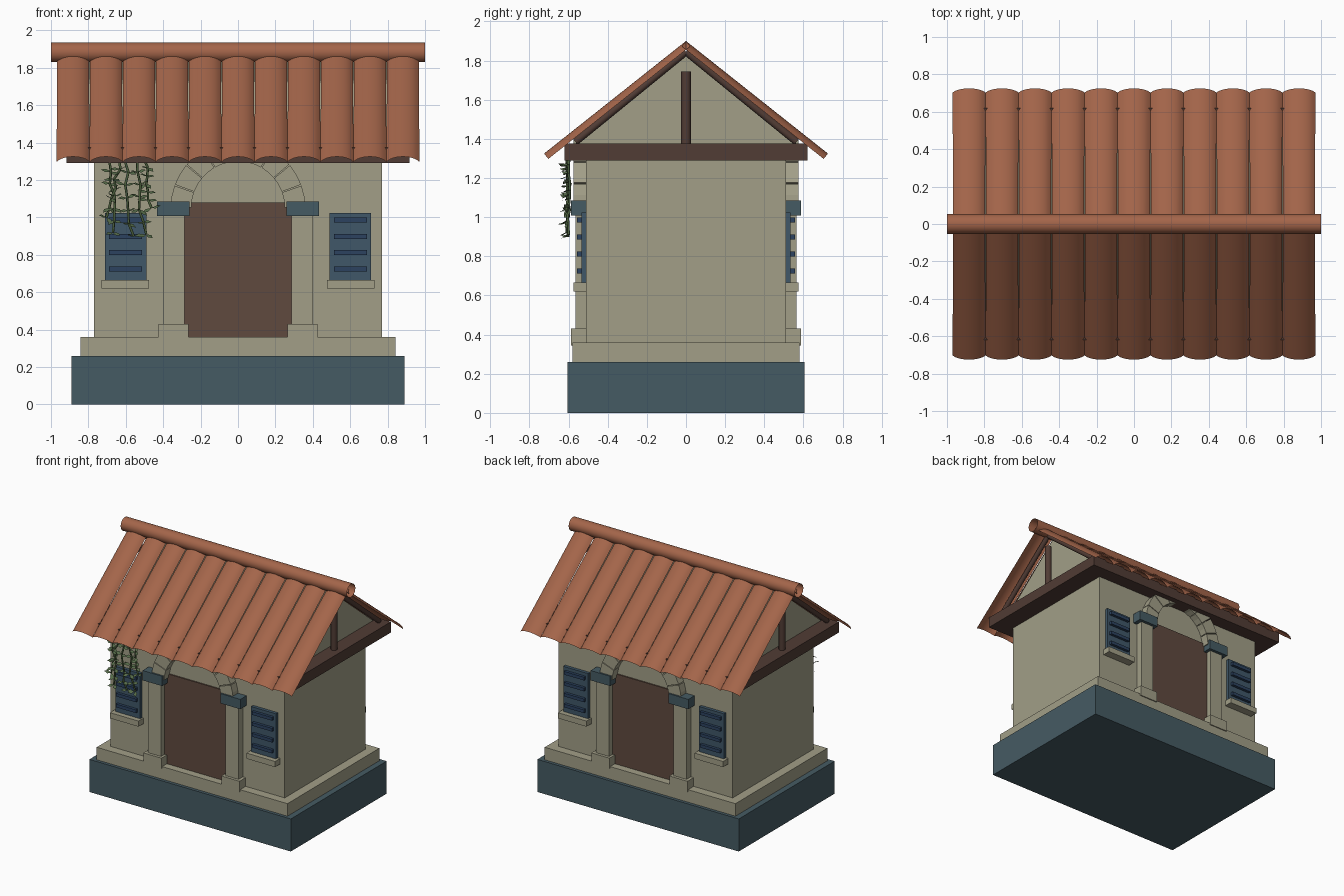
import bpy, bmesh, math, random
from mathutils import Vector, Matrix

if "Cube" in bpy.data.objects:
    bpy.data.objects.remove(bpy.data.objects["Cube"])

random.seed(4)


def mat(name, r, g, b):
    m = bpy.data.materials.new(name)
    m.diffuse_color = (r, g, b, 1)
    m.use_nodes = True
    m.node_tree.nodes["Principled BSDF"].inputs["Base Color"].default_value = m.diffuse_color
    return m


STONE = mat("stone", .36, .345, .245)
BASE = mat("slate_blue", .06, .104, .125)
TILE = mat("terracotta", .37, .13, .068)
DOOR = mat("door_brown", .115, .068, .049)
WOOD = mat("dark_wood", .082, .045, .035)
SHUT = mat("shutter_blue", .05, .095, .14)
SLAT = mat("slat_blue", .025, .055, .115)
LEAF = mat("leaf_green", .09, .145, .065)
STEM = mat("stem_green", .07, .115, .045)


def finish(name, bm, m, smooth=False):
    me = bpy.data.meshes.new(name)
    bm.to_mesh(me)
    bm.free()
    me.materials.append(m)
    if smooth:
        for p in me.polygons:
            p.use_smooth = True
    ob = bpy.data.objects.new(name, me)
    bpy.context.collection.objects.link(ob)
    return ob


def box(name, m, x0, x1, y0, y1, z0, z1):
    bm = bmesh.new()
    bmesh.ops.create_cube(bm, size=1)
    for v in bm.verts:
        v.co = ((x0 + x1) / 2 + v.co.x * (x1 - x0),
                (y0 + y1) / 2 + v.co.y * (y1 - y0),
                (z0 + z1) / 2 + v.co.z * (z1 - z0))
    return finish(name, bm, m)


def prism(name, m, pts, offset):
    """Extrude a closed polygon along an offset."""
    bm = bmesh.new()
    f = bm.faces.new([bm.verts.new(p) for p in pts])
    r = bmesh.ops.extrude_face_region(bm, geom=[f])
    for v in r["geom"]:
        if isinstance(v, bmesh.types.BMVert):
            v.co += Vector(offset)
    bmesh.ops.recalc_face_normals(bm, faces=bm.faces)
    return finish(name, bm, m)


def rod(name, m, a, b, r, n=12, caps=True):
    a, b = Vector(a), Vector(b)
    d = b - a
    bm = bmesh.new()
    bmesh.ops.create_cone(bm, cap_ends=caps, segments=n, radius1=r, radius2=r, depth=d.length)
    rot = Vector((0, 0, 1)).rotation_difference(d).to_matrix().to_4x4()
    bmesh.ops.transform(bm, matrix=Matrix.Translation((a + b) / 2) @ rot, verts=bm.verts)
    for e in bm.edges:
        e.smooth = all(len(f.verts) == 4 for f in e.link_faces)
    return finish(name, bm, m, True)


# Base, plinth, walls, beam course and gable block
box("base", BASE, -.89, .89, -.605, .605, 0, .26)
box("plinth", STONE, -.843, .843, -.58, .58, .26, .36)
box("walls", STONE, -.77, .77, -.51, .51, .36, 1.30)
box("beam_course", WOOD, -.918, .918, -.62, .62, 1.29, 1.375)
prism("gable", STONE, [(-.80, -.57, 1.37), (-.80, .57, 1.37), (-.80, 0, 1.835)], (1.60, 0, 0))

# Gable posts and rafters
for sx in (-1, 1):
    rod("gable_post", WOOD, (sx * .85, 0, 1.375), (sx * .85, 0, 1.745), .025)
    for sy in (-1, 1):
        rod("rafter", WOOD, (sx * .85, sy * .565, 1.385), (sx * .85, 0, 1.845), .019)


def yspan(sy, a, b):
    return (min(sy * a, sy * b), max(sy * a, sy * b))


# Doorways and windows, the same on front and back
for sy in (-1, 1):
    box("door", DOOR, -.287, .287, *yspan(sy, .50, .52), .355, 1.08)
    for sx in (-1, 1):
        def part(name, m, xa, xb, depth, z0, z1):
            box(name, m, *yspan(sx, xa, xb), *yspan(sy, .50, depth), z0, z1)
        part("pilaster", STONE, .285, .40, .565, .36, 1.02)
        part("pilaster_base", STONE, .265, .425, .588, .345, .43)
        part("pilaster_capital", BASE, .258, .432, .588, 1.008, 1.086)
        part("shutter", SHUT, .49, .71, .535, .665, 1.025)
        part("window_sill", STONE, .477, .73, .575, .62, .665)
        for i in range(4):
            z = .725 + i * .087
            part("slat", SLAT, .512, .69, .557, z - .013, z + .013)
    # Arch of nine stones
    for i in range(9):
        a0, a1 = [math.radians(i * 20 + d) for d in (.5, 19.5)]
        pts = [(r * math.cos(a), sy * .50, 1.05 + r * math.sin(a))
               for r, a in ((.25, a0), (.36, a0), (.36, (a0 + a1) / 2), (.36, a1),
                            (.25, a1), (.25, (a0 + a1) / 2))]
        prism("arch_stone", STONE, pts, (0, sy * .075, 0))

# Roof tiles: thin curved sheets, eleven on each slope
N, W, RISE = 11, 1.94 / 11, .035
slope = math.atan2(.575, .725)
for sy in (-1, 1):
    bm = bmesh.new()
    for t in range(N):
        cx = (t - (N - 1) / 2) * W
        rows = []
        for (y, z, w) in ((0, 1.90, W * .965), (.725, 1.325, W)):
            row = []
            for k in range(11):
                u = k / 5 - 1
                drop = RISE * (1 - math.sqrt(1 - (.9 * u) ** 2)) / (1 - math.sqrt(1 - .81))
                row.append(bm.verts.new((cx + u * w / 2,
                                         sy * (y - drop * math.sin(slope)),
                                         z - drop * math.cos(slope))))
            rows.append(row)
        for k in range(10):
            f = bm.faces.new((rows[0][k], rows[0][k + 1], rows[1][k + 1], rows[1][k]))
            f.normal_update()
            if f.normal.z < 0:
                f.normal_flip()
    finish("roof_tiles", bm, TILE, True)

# Ridge tube, open at both ends
rod("ridge_tube", TILE, (-1, 0, 1.883), (1, 0, 1.883), .053, 24, False)

# Hanging ivy at the front left
leaves = bmesh.new()
for x0, x1, zend in ((-.68, -.66, .92), (-.63, -.69, 1.0), (-.60, -.57, .90),
                     (-.55, -.50, .91), (-.50, -.47, 1.05)):
    n = 6
    pts = []
    for i in range(n + 1):
        t = i / n
        pts.append(Vector((x0 + (x1 - x0) * t + random.uniform(-.014, .014),
                           -.60 + random.uniform(-.012, .008),
                           1.31 + (zend - 1.31) * t)))
    for i in range(n):
        rod("ivy_stem", STEM, pts[i], pts[i + 1], .007, 5)
        for s in (-1, 1):
            # Folded diamond leaf
            d = Vector((s * random.uniform(.5, 1), random.uniform(-1, .1),
                        random.uniform(-.7, .3))).normalized()
            side = d.cross(Vector((0, -.6, .8))).normalized() * .014
            p = pts[i + 1]
            L = random.uniform(.045, .06)
            v = [leaves.verts.new(q) for q in
                 (p, p + d * L * .5 + side, p + d * L, p + d * L * .5 - side)]
            leaves.faces.new((v[0], v[1], v[2]))
            leaves.faces.new((v[0], v[2], v[3]))
finish("ivy_leaves", leaves, LEAF)
